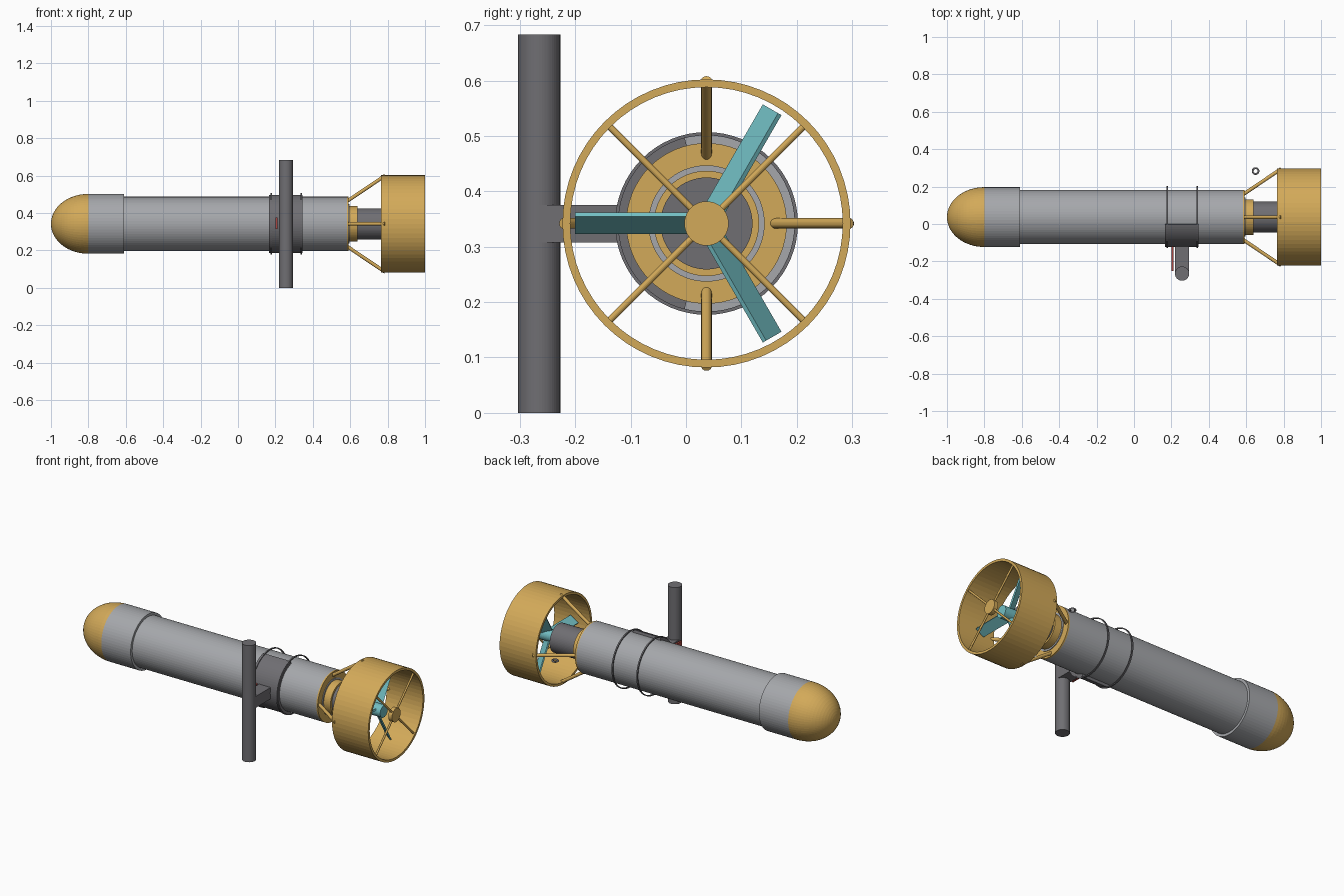
import bpy, bmesh
from math import sin, cos, pi, radians
from mathutils import Vector, Matrix

if "Cube" in bpy.data.objects:
    bpy.data.objects.remove(bpy.data.objects["Cube"])

AXIS = Vector((0, 0.037, 0.342))   # centre line of the thruster


def material(name, rgb):
    m = bpy.data.materials.new(name)
    m.use_nodes = True
    m.diffuse_color = (*rgb, 1)
    m.node_tree.nodes["Principled BSDF"].inputs["Base Color"].default_value = (*rgb, 1)
    return m


gold = material("gold", (0.65, 0.40, 0.10))
light = material("light_grey", (0.38, 0.39, 0.41))
dark = material("dark_grey", (0.16, 0.157, 0.17))
teal = material("teal", (0.17, 0.52, 0.55))
red = material("red", (0.40, 0.06, 0.05))


def finish(name, bm, mat, loc=(0, 0, 0)):
    bmesh.ops.recalc_face_normals(bm, faces=bm.faces)
    mesh = bpy.data.meshes.new(name)
    bm.to_mesh(mesh)
    bm.free()
    mesh.materials.append(mat)
    obj = bpy.data.objects.new(name, mesh)
    obj.location = loc
    bpy.context.collection.objects.link(obj)
    return obj


def lathe(name, profile, mat, closed=False, start=0.0, sweep=2 * pi, segs=64, loc=AXIS):
    """Sweep an (x, radius) profile about the x axis."""
    bm = bmesh.new()
    full = sweep > 6.28
    pts = profile + profile[:1] if closed else profile
    verts = [bm.verts.new((x, r * cos(start), r * sin(start))) for x, r in pts]
    edges = [bm.edges.new(p) for p in zip(verts, verts[1:])]
    if closed and not full:
        bmesh.ops.remove_doubles(bm, verts=bm.verts, dist=1e-5)
        bm.faces.new(bm.verts[:])
        geom = bm.faces[:]
        bmesh.ops.spin(bm, geom=geom, cent=(0, 0, 0), axis=(1, 0, 0), angle=sweep, steps=segs)
    else:
        bmesh.ops.spin(bm, geom=verts + edges, cent=(0, 0, 0), axis=(1, 0, 0),
                       angle=sweep, steps=segs)
    bmesh.ops.remove_doubles(bm, verts=bm.verts, dist=1e-5)
    return finish(name, bm, mat, loc)


def drum(name, x0, x1, r, mat, segs=64):
    return lathe(name, [(x0, 0), (x0, r), (x1, r), (x1, 0)], mat, segs=segs)


def pipe(name, x0, x1, r0, r1, mat, **kw):
    return lathe(name, [(x0, r0), (x0, r1), (x1, r1), (x1, r0)], mat, closed=True, **kw)


def rod(name, a, b, r, mat, segs=24):
    a, b = Vector(a), Vector(b)
    bm = bmesh.new()
    bmesh.ops.create_cone(bm, cap_ends=True, segments=segs, radius1=r, radius2=r,
                          depth=(b - a).length)
    turn = (b - a).to_track_quat('Z', 'Y').to_matrix().to_4x4()
    bm.transform(Matrix.Translation((a + b) / 2) @ turn)
    return finish(name, bm, mat)


def box(name, lo, hi, mat, matrix=Matrix()):
    lo, hi = Vector(lo), Vector(hi)
    bm = bmesh.new()
    bmesh.ops.create_cube(bm, size=1)
    bm.transform(matrix @ Matrix.Translation((lo + hi) / 2) @ Matrix.Diagonal((*(hi - lo), 1)))
    return finish(name, bm, mat)


def radial(x, r, angle):
    return AXIS + Vector((x, r * cos(angle), r * sin(angle)))


# Hull: nose dome, nose sleeve, main tube and stern caps
nose = [(-0.8 - 0.2 * cos(t), 0.16 * sin(t)) for t in [i * pi / 32 for i in range(17)]]
lathe("nose_dome", nose + [(-0.8, 0)], gold)
drum("nose_sleeve", -0.8, -0.61, 0.16, light)
drum("main_tube", -0.65, 0.583, 0.145, light)
drum("stern_plate", 0.583, 0.592, 0.145, gold)
drum("stern_flange", 0.59, 0.596, 0.105, light)
drum("motor_collar", 0.592, 0.64, 0.095, gold)
drum("motor", 0.62, 0.80, 0.083, dark)

# Duct with its struts, spokes and hub
pipe("duct", 0.765, 1.0, 0.246, 0.26, gold)
for i in range(4):
    a = i * pi / 2
    rod(f"duct_strut_{i + 1}", radial(0.585, 0.122, a), radial(0.787, 0.258, a), 0.0095, gold)
    a += pi / 4
    rod(f"duct_spoke_{i + 1}", radial(0.988, 0.03, a), radial(0.988, 0.25, a), 0.006, gold, 16)
drum("duct_hub", 0.976, 1.0, 0.04, gold, 40)

# Propeller with three pitched blades
drum("propeller_hub", 0.80, 0.92, 0.035, teal, 40)
for i in range(3):
    place = (Matrix.Translation(AXIS + Vector((0.865, 0, 0)))
             @ Matrix.Rotation(pi + i * 2 * pi / 3, 4, 'X')
             @ Matrix.Rotation(radians(32), 4, 'Y'))
    box(f"propeller_blade_{i + 1}", (-0.03, 0.02, -0.0042), (0.03, 0.237, 0.0042), teal, place)

# Mount: half-shell saddle, clamp bands, arm and pole
edge = pi / 2 + 0.25
pipe("saddle", 0.165, 0.345, 0.144, 0.16, dark, start=edge, sweep=2 * (pi - edge), segs=32)
for i, x in enumerate((0.177, 0.338)):
    pipe(f"clamp_band_{i + 1}", x - 0.004, x + 0.004, 0.159, 0.165, dark)
box("mount_arm", (0.22, -0.265, 0.308), (0.295, -0.11, 0.375), dark)
rod("mount_pole", (0.257, -0.265, 0), (0.257, -0.265, 0.683), 0.038, dark, 48)
box("red_tab", (0.2, -0.25, 0.315), (0.21, -0.11, 0.375), red)

# Small loose ring beside the stern
ring = [(0.005 * cos(t), 0.0155 + 0.005 * sin(t)) for t in [i * pi / 6 for i in range(12)]]
eye = lathe("small_ring", ring, dark, closed=True, segs=32, loc=(0.65, 0.283, 0.342))
eye.rotation_euler = (0, pi / 2, 0)
